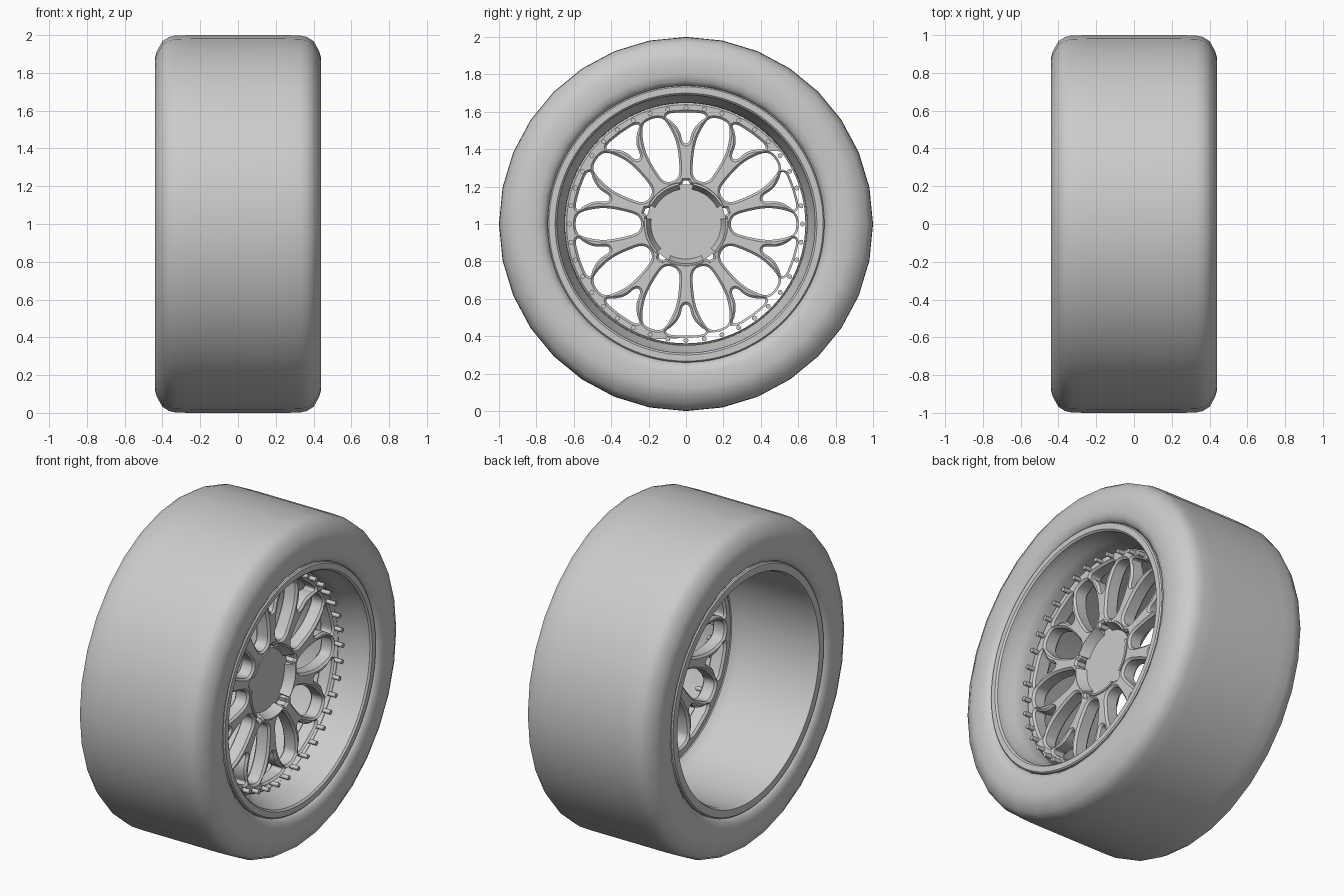
import bpy, bmesh
from math import sin, cos, pi, radians
from mathutils import Matrix

if "Cube" in bpy.data.objects:
    bpy.data.objects.remove(bpy.data.objects["Cube"])

# local x -> world y, local y -> world z, local z -> world x, hub centre at z = 1
WHEEL = Matrix(((0, 0, 1, 0), (1, 0, 0, 0), (0, 1, 0, 1), (0, 0, 0, 1)))


def finish(name, mesh, angle=35):
    ob = bpy.data.objects.new(name, mesh)
    bpy.context.collection.objects.link(ob)
    mesh.transform(WHEEL)
    mesh.shade_smooth()
    mesh.set_sharp_from_angle(angle=radians(angle))
    return ob


def lathe(name, profile, steps, angle=35, start=0.0, sweep=2 * pi):
    """Sweep a closed (radius, depth) profile around the axle."""
    bm = bmesh.new()
    full = sweep > 6.28
    rows = []
    for i in range(steps if full else steps + 1):
        a = start + sweep * i / steps
        rows.append([bm.verts.new((r * cos(a), r * sin(a), d)) for r, d in profile])
    n = len(profile)
    for i in range(steps):
        a, b = rows[i], rows[(i + 1) % len(rows)]
        for j in range(n):
            k = (j + 1) % n
            bm.faces.new((a[j], b[j], b[k], a[k]))
    if not full:
        bm.faces.new(rows[0])
        bm.faces.new(rows[-1])
    bmesh.ops.recalc_face_normals(bm, faces=bm.faces)
    mesh = bpy.data.meshes.new(name)
    bm.to_mesh(mesh)
    bm.free()
    return finish(name, mesh, angle)


def cylinders(name, places, radius, d0, d1, sides):
    bm = bmesh.new()
    for x, y in places:
        bmesh.ops.create_cone(bm, cap_ends=True, segments=sides, radius1=radius, radius2=radius,
                              depth=d1 - d0, matrix=Matrix.Translation((x, y, (d0 + d1) / 2)))
    mesh = bpy.data.meshes.new(name)
    bm.to_mesh(mesh)
    bm.free()
    return finish(name, mesh)


def rounded(pts, times=3):
    """Corner-cut a closed outline."""
    for _ in range(times):
        out = []
        for (x0, y0), (x1, y1) in zip(pts, pts[1:] + pts[:1]):
            out += [(x0 * .75 + x1 * .25, y0 * .75 + y1 * .25),
                    (x0 * .25 + x1 * .75, y0 * .25 + y1 * .75)]
        pts = out
    return pts


def mirrored(half):
    return half + [(x, -y) for x, y in reversed(half)]


def turned(pts, deg):
    c, s = cos(radians(deg)), sin(radians(deg))
    return [(x * c - y * s, x * s + y * c) for x, y in pts]


# tyre: slick tread, rounded shoulders, beads curling in to the rim
half = [(1.0, .25), (.998, .33), (.99, .365), (.968, .40), (.915, .43), (.88, .44),
        (.80, .44), (.765, .43), (.745, .41), (.735, .37), (.70, .36)]
lathe("tyre", [(r, -d) for r, d in reversed(half)] + half, 32, 50)

# rim barrel: stepped outer lip in front, plain barrel behind
lathe("rim", [(.74, .39), (.74, .418), (.733, .425), (.70, .425), (.69, .415), (.685, .37),
              (.66, .32), (.648, .27), (.645, .14), (.66, .12), (.68, .08), (.68, -.40),
              (.69, -.425), (.733, -.425), (.74, -.418), (.74, -.39), (.71, -.37), (.71, .37)], 96)

# spoke disc: filled outline with petal and triangular windows and a notched bore
BEVEL = .012
curve = bpy.data.curves.new("spoke_outline", 'CURVE')
curve.dimensions = '2D'
curve.fill_mode = 'BOTH'
curve.extrude = .035
curve.bevel_depth = BEVEL
curve.bevel_resolution = 0
curve.offset = -BEVEL


def outline(pts):
    s = curve.splines.new('POLY')
    s.points.add(len(pts) - 1)
    for p, (x, y) in zip(s.points, pts):
        p.co = (x, y, 0, 1)
    s.use_cyclic_u = True


outline([(.65 * cos(2 * pi * i / 96), .65 * sin(2 * pi * i / 96)) for i in range(96)])
petal = rounded(mirrored([(.24, .042), (.33, .07), (.43, .088), (.52, .078), (.59, .052)]))
triangle = rounded(mirrored([(.43, .018), (.50, .032), (.55, .075), (.57, .112), (.592, .095), (.597, .03)]))
for i in range(10):
    outline(turned(petal, 36 * i))
    outline(turned(triangle, 36 * i + 18))
bore = []
for i in range(120):
    off = (3 * i - 18 + 36) % 72 - 36
    r = .232 if abs(off) <= 4 else .212
    bore.append((r * cos(radians(3 * i)), r * sin(radians(3 * i))))
outline(bore)
temp = bpy.data.objects.new("spoke_outline", curve)
bpy.context.collection.objects.link(temp)
bpy.context.view_layer.update()
mesh = bpy.data.meshes.new_from_object(temp.evaluated_get(bpy.context.evaluated_depsgraph_get()))
bpy.data.objects.remove(temp)
mesh.transform(Matrix.Translation((0, 0, .19)))
bm = bmesh.new()
bm.from_mesh(mesh)
bmesh.ops.remove_doubles(bm, verts=bm.verts, dist=.0002)
bmesh.ops.recalc_face_normals(bm, faces=bm.faces)
bm.to_mesh(mesh)
bm.free()
finish("spoke_disc", mesh, 30)

# recessed hub cap with five sloping wall segments between the notches
cylinders("hub_cap", [(0, 0)], .212, .155, .185, 64)
for i in range(5):
    lathe("hub_wall", [(.222, .242), (.212, .245), (.185, .18), (.212, .17)], 14,
          start=radians(72 * i + 18 + 10), sweep=radians(52))

# ring of rim bolts
cylinders("rim_bolts", [(.622 * cos(radians(9 * i)), .622 * sin(radians(9 * i))) for i in range(40)],
          .013, .22, .28, 12)
